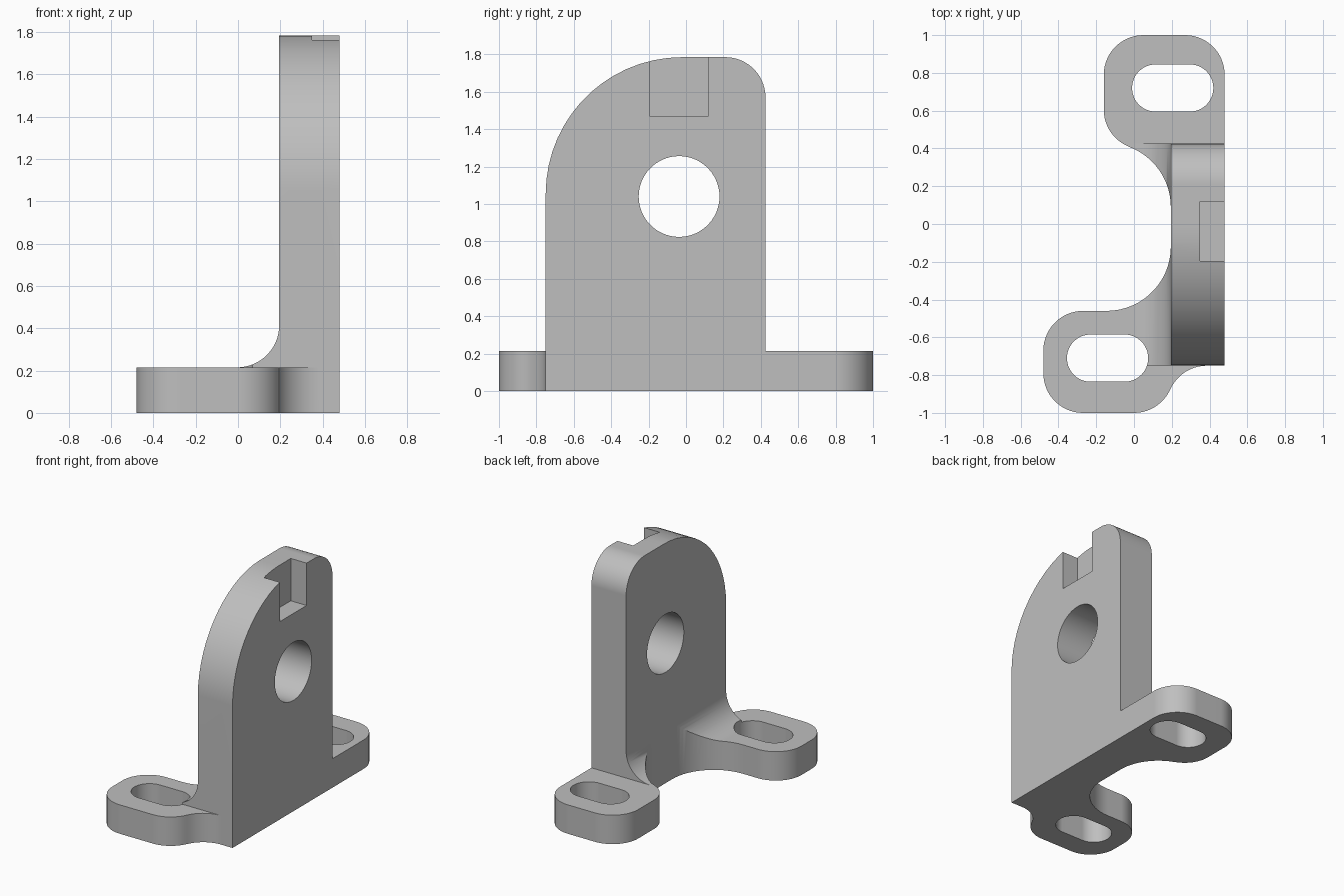
import bpy, bmesh
from math import cos, sin, radians

cube = bpy.data.objects.get("Cube")
if cube:
    bpy.data.objects.remove(cube, do_unlink=True)

grey = bpy.data.materials.new("plain_grey")
grey.use_nodes = True
grey.diffuse_color = (0.52, 0.52, 0.52, 1)
grey.node_tree.nodes["Principled BSDF"].inputs["Base Color"].default_value = grey.diffuse_color


def arc(cu, cv, r, start, end):
    """Points on a circular arc, about one every six degrees."""
    n = max(4, round(abs(end - start) / 6))
    angles = [radians(start + (end - start) * i / n) for i in range(n + 1)]
    return [(cu + r * cos(a), cv + r * sin(a)) for a in angles]


def prism(name, points, axis, low, high):
    """Extrude a 2D profile along one axis from low to high."""
    place = {"x": lambda u, v, w: (w, u, v),
             "y": lambda u, v, w: (u, w, v),
             "z": lambda u, v, w: (u, v, w)}[axis]
    bm = bmesh.new()
    face = bm.faces.new([bm.verts.new(place(u, v, low)) for u, v in points])
    top = bmesh.ops.extrude_face_region(bm, geom=[face])["geom"]
    bmesh.ops.translate(bm, vec=place(0, 0, high - low),
                        verts=[e for e in top if isinstance(e, bmesh.types.BMVert)])
    bmesh.ops.recalc_face_normals(bm, faces=bm.faces)
    mesh = bpy.data.meshes.new(name)
    bm.to_mesh(mesh)
    bm.free()
    mesh.materials.append(grey)
    obj = bpy.data.objects.new(name, mesh)
    bpy.context.scene.collection.objects.link(obj)
    return obj


def combine(body, tool, operation):
    """Apply a boolean and discard the tool."""
    bpy.context.view_layer.objects.active = body
    mod = body.modifiers.new("cut", "BOOLEAN")
    mod.operation = operation
    mod.solver = "EXACT"
    mod.object = tool
    bpy.ops.object.modifier_apply(modifier=mod.name)
    bpy.data.objects.remove(tool, do_unlink=True)


BASE, TOP = 0.215, 1.785        # foot thickness, overall height
FRONT, BACK = -0.75, 0.425      # wall ends
INNER, OUTER = 0.195, 0.48      # wall faces
R = 0.21                        # common corner radius

# Plan outline with both feet and the scooped inner side
plan = (arc(-0.27, -0.79, R, 180, 270) + arc(0, -0.79, R, 270, 336.2)
        + arc(0.385, FRONT - R, R, 156.2, 90) + [(OUTER, FRONT)]
        + arc(0.27, 0.79, R, 0, 90) + arc(0.05, 0.79, R, 90, 180)
        + arc(0.05, 0.605, R, 180, 249.3)
        + arc(-0.145, 0.09, 0.34, 69.3, 0) + arc(-0.145, -0.12, 0.34, 0, -90)
        + arc(-0.27, -0.67, R, 90, 180))
bracket = prism("bracket", plan, "z", 0, 2)

# Side profile: low feet and a wall with rounded top corners
side = ([(-1.2, -0.2), (1.2, -0.2), (1.2, BASE), (BACK, BASE)]
        + arc(BACK - 0.215, TOP - 0.215, 0.215, 0, 90)
        + arc(FRONT + 0.73, TOP - 0.73, 0.73, 90, 180)
        + [(FRONT, BASE), (-1.2, BASE)])
combine(bracket, prism("side_profile", side, "x", -1, 1), "INTERSECT")

# Front profile: thin wall blended into the feet by a fillet
front = ([(-1, -0.2), (0.7, -0.2), (0.7, 2.2), (INNER, 2.2)]
         + arc(INNER - 0.2, BASE + 0.2, 0.2, 0, -90) + [(-1, BASE)])
combine(bracket, prism("front_profile", front, "y", -1.3, 1.3), "INTERSECT")

# Slots in the feet
for x, y in ((-0.14, -0.71), (0.205, 0.72)):
    slot = arc(x + 0.09, y, 0.125, -90, 90) + arc(x - 0.09, y, 0.125, 90, 270)
    combine(bracket, prism("foot_slot", slot, "z", -0.3, 0.8), "DIFFERENCE")

# Round hole through the wall
hole = arc(-0.037, 1.04, 0.216, 0, 360)[:-1]
combine(bracket, prism("wall_hole", hole, "x", 0, 0.8), "DIFFERENCE")

# Notch in the top of the outer face
notch = [(-0.195, 1.47), (0.12, 1.47), (0.12, 2.1), (-0.195, 2.1)]
combine(bracket, prism("top_notch", notch, "x", 0.35, 0.8), "DIFFERENCE")

# Smooth the rounded surfaces, keep the edges crisp
bpy.ops.object.select_all(action="DESELECT")
bracket.select_set(True)
bpy.context.view_layer.objects.active = bracket
bpy.ops.object.shade_smooth_by_angle(angle=radians(30))
weighted = bracket.modifiers.new("flat_faces", "WEIGHTED_NORMAL")
weighted.keep_sharp = True
